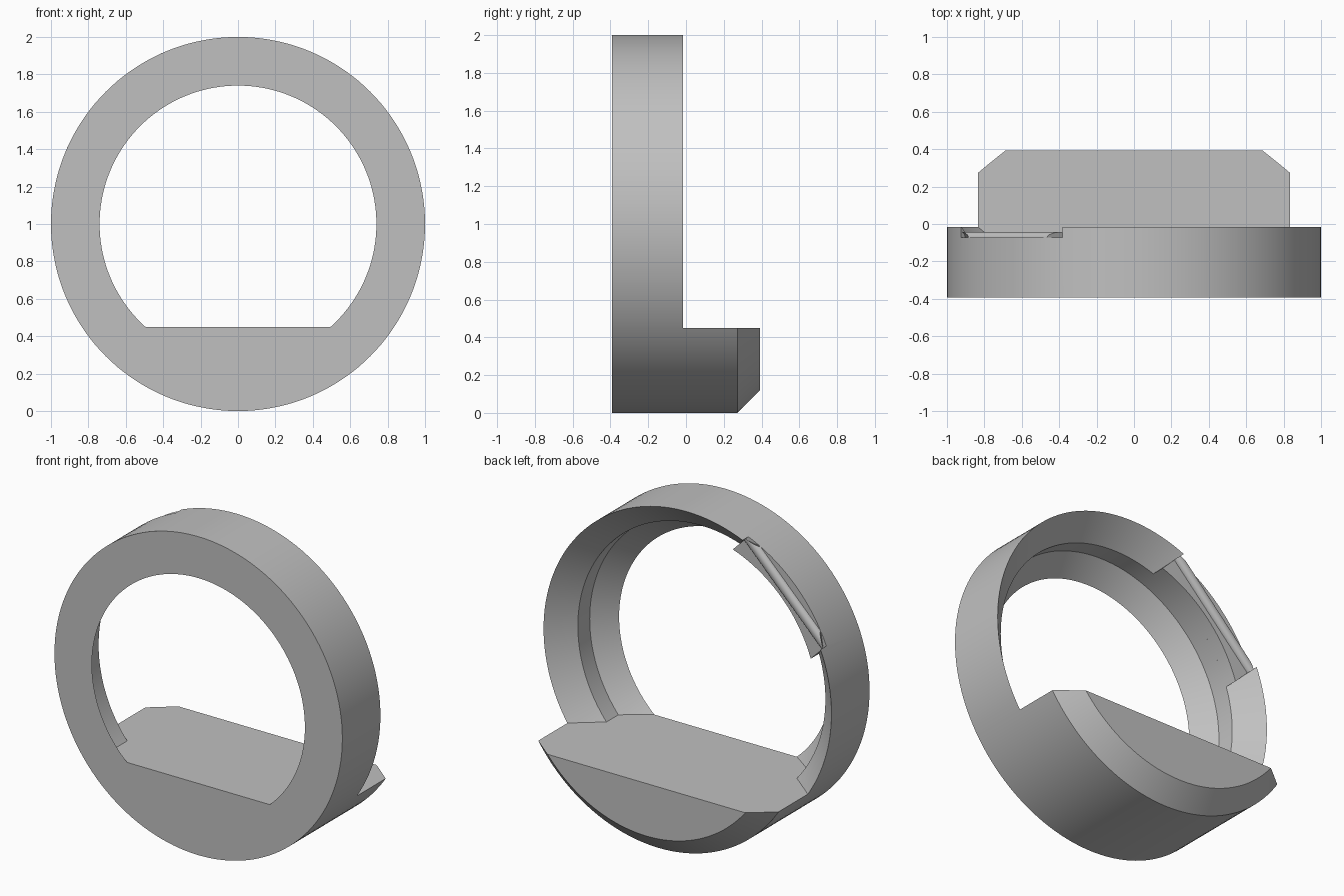
import bpy, bmesh, math
from mathutils import Vector

cube = bpy.data.objects.get("Cube")
if cube:
    bpy.data.objects.remove(cube, do_unlink=True)

SEG = 144
FRONT, RIM, BACK = -0.393, -0.015, 0.393
CUT_Z = 0.45      # height of the flat shelf
HALF = 0.383      # half length of the clip notch
FLOOR = -0.073    # depth of the notch floor
BORE = 0.86       # recess radius
S = math.sqrt(0.5)

grey = bpy.data.materials.new("neutral_grey")
grey.use_nodes = True
grey.diffuse_color = (0.53, 0.53, 0.53, 1)
grey.node_tree.nodes["Principled BSDF"].inputs["Base Color"].default_value = (0.53, 0.53, 0.53, 1)


def finish(bm, name):
    bmesh.ops.recalc_face_normals(bm, faces=bm.faces[:])
    mesh = bpy.data.meshes.new(name)
    bm.to_mesh(mesh)
    bm.free()
    mesh.materials.append(grey)
    obj = bpy.data.objects.new(name, mesh)
    bpy.context.collection.objects.link(obj)
    return obj


def smooth(obj):
    bpy.ops.object.select_all(action="DESELECT")
    obj.select_set(True)
    bpy.context.view_layer.objects.active = obj
    bpy.ops.object.shade_smooth_by_angle(angle=math.radians(30))


def lathe(profile, closed):
    """Revolve (radius, y) points about the ring axis."""
    bm = bmesh.new()
    rings = []
    for r, y in profile:
        rings.append([bm.verts.new((r * math.sin(a), y, 1 + r * math.cos(a)))
                      for a in (2 * math.pi * i / SEG for i in range(SEG))])
    pairs = list(zip(rings, rings[1:]))
    if closed:
        pairs.append((rings[-1], rings[0]))
    else:
        bm.faces.new(rings[0])
        bm.faces.new(rings[-1])
    for a, b in pairs:
        for i in range(SEG):
            j = (i + 1) % SEG
            bm.faces.new((a[i], a[j], b[j], b[i]))
    return bm


def slice_level(bm, keep_above):
    """Cut at shelf height, keep one side and cap it."""
    bmesh.ops.bisect_plane(bm, geom=bm.verts[:] + bm.edges[:] + bm.faces[:], dist=1e-5,
                           plane_co=(0, 0, CUT_Z), plane_no=(0, 0, 1),
                           clear_inner=keep_above, clear_outer=not keep_above)
    bmesh.ops.holes_fill(bm, edges=[e for e in bm.edges if e.is_boundary], sides=0)


def clip_point(d, t, y):
    """d: outward along the upper diagonal, t: along the clip."""
    return Vector((S * (t - d), y, 1 + S * (t + d)))


def loft(sections):
    """Bridge closed sections and cap both ends."""
    bm = bmesh.new()
    rows = [[bm.verts.new(p) for p in sec] for sec in sections]
    for a, b in zip(rows, rows[1:]):
        for i in range(len(a)):
            j = (i + 1) % len(a)
            bm.faces.new((a[i], a[j], b[j], b[i]))
    bm.faces.new(rows[0])
    bm.faces.new(rows[-1])
    return bm


# Ring with chamfered front opening, recess and flared back rim
bm = lathe([(1, FRONT), (1, RIM), (BORE, RIM - 0.14), (BORE, FRONT + 0.12),
            (0.74, FRONT)], True)
slice_level(bm, True)
ring = finish(bm, "ring")

# Notch for the clip in the back rim
corners = [(0.5, FLOOR), (1.2, FLOOR), (1.2, 0.2), (0.5, 0.2)]
cutter = finish(loft([[clip_point(d, t, y) for d, y in corners] for t in (-HALF, HALF)]),
                "notch_cutter")
cutter.hide_render = True
mod = ring.modifiers.new("notch", "BOOLEAN")
mod.operation, mod.solver, mod.object = "DIFFERENCE", "EXACT", cutter
bpy.context.view_layer.objects.active = ring
ring.select_set(True)
bpy.ops.object.modifier_apply(modifier=mod.name)
bpy.data.objects.remove(cutter, do_unlink=True)
smooth(ring)

# Shelf base: chamfered disc segment
bm = lathe([(1, FRONT), (1, BACK - 0.12), (0.88, BACK)], False)
slice_level(bm, False)
smooth(finish(bm, "shelf_base"))

# Clip ledge filling the flare below the notch
outline = []
for r, sign in ((BORE, 1), (0.942, -1)):
    for i in range(25):
        a = math.asin(HALF / r) * (i / 12 - 1) * sign
        outline.append((r * math.cos(a), r * math.sin(a)))
smooth(finish(loft([[clip_point(d, t, y) for d, t in outline]
                    for y in (RIM - 0.15, FLOOR)]), "clip_ledge"))

# Rounded clip bead, trimmed by the outer cylinder
bead = []
for end in (-1, 1):
    section = []
    for i in range(13):
        a = math.pi * i / 12
        d = 0.924 + 0.031 * math.cos(a)
        t = min(HALF, math.sqrt(1 - d * d))
        section.append(clip_point(d, end * t, FLOOR + 0.031 * math.sin(a)))
    bead.append(section)
smooth(finish(loft(bead), "clip_bead"))
